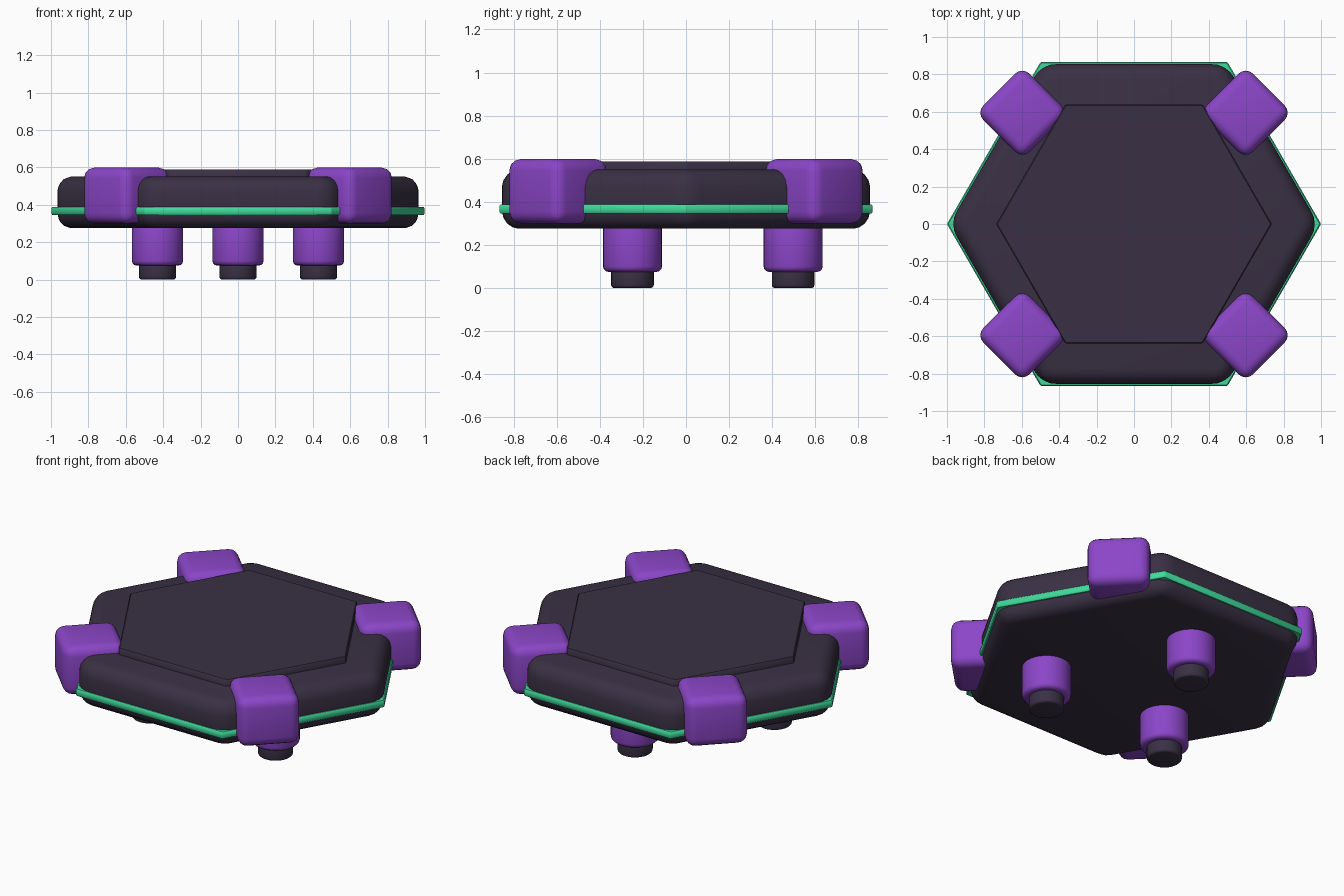
import bpy
from math import radians, sin, cos

cube = bpy.data.objects.get("Cube")
if cube:
    bpy.data.objects.remove(cube, do_unlink=True)


def material(name, rgb):
    m = bpy.data.materials.new(name)
    m.use_nodes = True
    m.diffuse_color = (*rgb, 1)
    m.node_tree.nodes["Principled BSDF"].inputs["Base Color"].default_value = (*rgb, 1)
    return m


dark = material("dark plum", (0.042, 0.030, 0.058))
purple = material("purple", (0.26, 0.061, 0.578))
green = material("mint green", (0.051, 0.70, 0.33))


def finish(ob, name, mat, bevel, segments):
    ob.name = name
    ob.data.materials.append(mat)
    bpy.ops.object.transform_apply(location=False, rotation=True, scale=True)
    if bevel:
        mod = ob.modifiers.new("rounded edges", "BEVEL")
        mod.width = bevel
        mod.segments = segments
        mod.limit_method = "ANGLE"
        mod.angle_limit = radians(40)
        bpy.ops.object.modifier_apply(modifier=mod.name)
    bpy.ops.object.shade_smooth_by_angle(angle=radians(35))
    return ob


def prism(name, mat, sides, radius, low, high, x=0, y=0, bevel=0, segments=3):
    # Upright prism or cylinder with a corner on the x axis
    bpy.ops.mesh.primitive_cylinder_add(
        vertices=sides, radius=radius, depth=high - low,
        location=(x, y, (low + high) / 2), rotation=(0, 0, radians(90)))
    return finish(bpy.context.object, name, mat, bevel, segments)


# Hexagonal body, raised top plate and edge stripe
prism("body", dark, 6, 0.987, 0.275, 0.55, bevel=0.08, segments=4)
prism("top_plate", dark, 6, 0.737, 0.50, 0.588, bevel=0.006, segments=1)
prism("edge_stripe", green, 6, 1.0, 0.345, 0.387, bevel=0.006, segments=1)

# Four rounded corner blocks turned by 45 degrees
for sx, side in ((1, "left"), (-1, "right")):
    for sy, end in ((-1, "front"), (1, "back")):
        bpy.ops.mesh.primitive_cube_add(
            size=1, location=(0.597 * sx, 0.595 * sy, 0.449), rotation=(0, 0, radians(45)))
        block = bpy.context.object
        block.scale = (0.35, 0.35, 0.30)
        finish(block, f"{end}_{side}_block", purple, 0.055, 4)

# Three legs with dark feet
for angle, place in ((90, "back"), (210, "right"), (330, "left")):
    x, y = 0.497 * cos(radians(angle)), 0.497 * sin(radians(angle))
    prism(f"{place}_leg", purple, 32, 0.137, 0.075, 0.30, x, y, bevel=0.025)
    prism(f"{place}_foot", dark, 32, 0.099, 0, 0.10, x, y, bevel=0.014)
